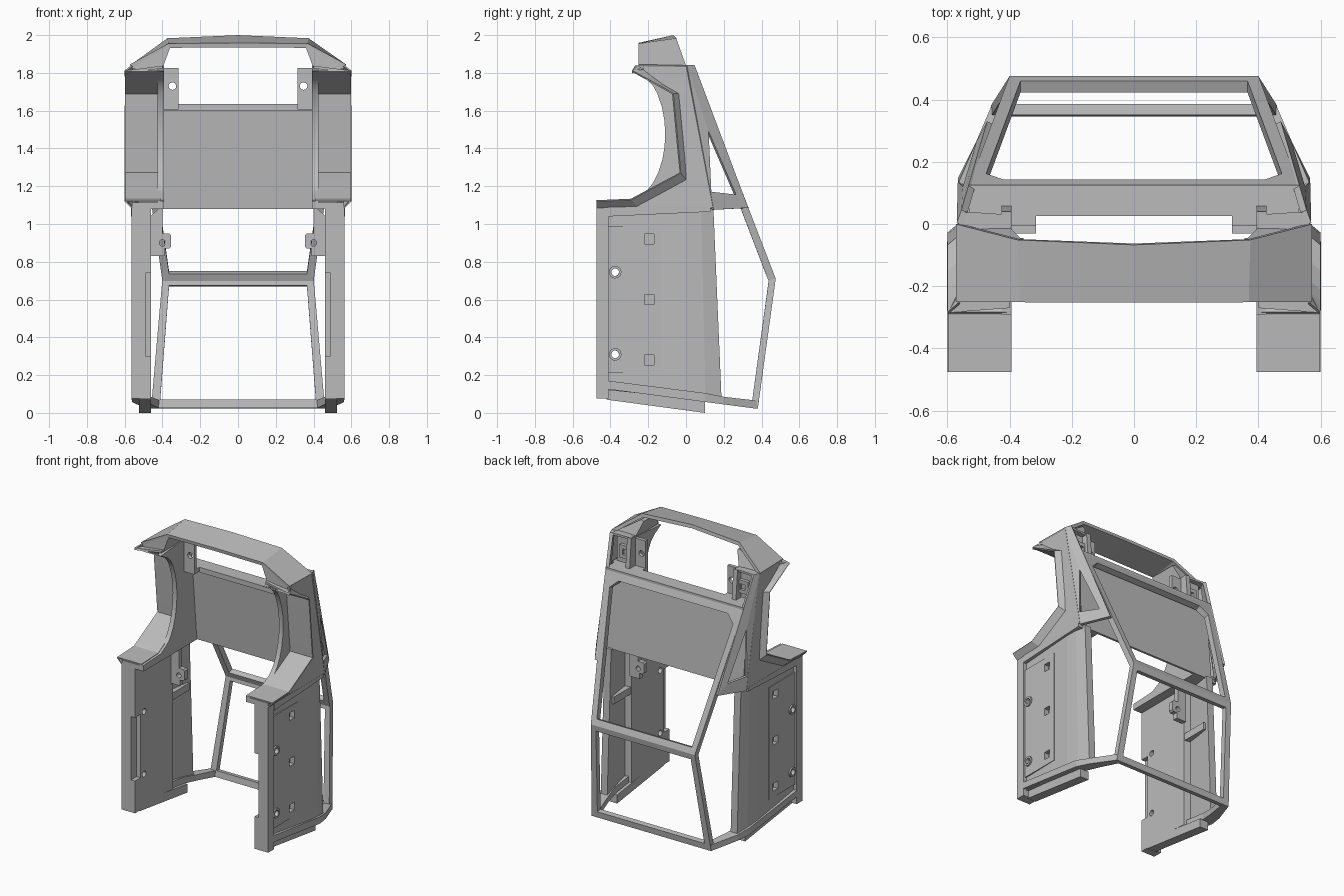
import bpy, bmesh, math
from mathutils import Matrix, Vector

if "Cube" in bpy.data.objects:
    bpy.data.objects.remove(bpy.data.objects["Cube"], do_unlink=True)

GREY = (0.5, 0.5, 0.5, 1)
grey = bpy.data.materials.new("plain grey")
grey.use_nodes = True
grey.diffuse_color = GREY
grey.node_tree.nodes["Principled BSDF"].inputs["Base Color"].default_value = GREY


def make(name, verts, faces, mirror=True, thick=0):
    """Mesh object with optional wall thickness and left/right mirror."""
    bm = bmesh.new()
    vs = [bm.verts.new(v) for v in verts]
    for f in faces:
        bm.faces.new([vs[i] for i in f])
    bmesh.ops.recalc_face_normals(bm, faces=bm.faces)
    mesh = bpy.data.meshes.new(name)
    bm.to_mesh(mesh)
    bm.free()
    mesh.materials.append(grey)
    ob = bpy.data.objects.new(name, mesh)
    bpy.context.collection.objects.link(ob)
    if thick:
        mod = ob.modifiers.new("Thickness", 'SOLIDIFY')
        mod.thickness, mod.offset = thick, 0
    if mirror:
        ob.modifiers.new("Mirror", 'MIRROR')
    return ob


def loft(name, loops, mirror=True, ring=False):
    """Solid through equal closed loops, capped, or joined into a ring."""
    n, k = len(loops[0]), len(loops)
    faces = [(i * n + j, i * n + (j + 1) % n,
              (i + 1) % k * n + (j + 1) % n, (i + 1) % k * n + j)
             for i in range(k if ring else k - 1) for j in range(n)]
    if not ring:
        faces += [tuple(range(n)), tuple(range((k - 1) * n, k * n))]
    return make(name, [p for l in loops for p in l], faces, mirror)


def sheet(name, rows, thick, mirror=True):
    """Open grid surface given wall thickness."""
    n = len(rows[0])
    faces = [(i * n + j, i * n + j + 1, (i + 1) * n + j + 1, (i + 1) * n + j)
             for i in range(len(rows) - 1) for j in range(n - 1)]
    return make(name, [p for r in rows for p in r], faces, mirror, thick)


def rect(x0, x1, y, z0, z1):
    return [(x0, y, z0), (x1, y, z0), (x1, y, z1), (x0, y, z1)]


def box(name, x0, x1, y0, y1, z0, z1, mirror=True):
    return loft(name, [rect(x0, x1, y0, z0, z1), rect(x0, x1, y1, z0, z1)], mirror)


def frame(name, outer, inner, depth):
    """Flat symmetric frame from half outlines, pushed by depth."""
    full = [h + [(-x, y, z) for x, y, z in reversed(h)] for h in (outer, inner)]
    back = [[tuple(Vector(p) + Vector(depth)) for p in l] for l in full]
    return loft(name, [full[0], full[1], back[1], back[0]], False, True)


def cut(target, name, shapes):
    """Subtract cylinders or square bars; shapes: (centre, size, length, axis, round)."""
    bm = bmesh.new()
    for c, size, length, axis, is_round in shapes:
        turn = Matrix.Rotation(math.pi / 2, 4, 'Y' if axis == 'x' else 'X')
        m = Matrix.Translation(c) @ turn
        if is_round:
            bmesh.ops.create_cone(bm, cap_ends=True, segments=16, radius1=size,
                                  radius2=size, depth=length, matrix=m)
        else:
            bmesh.ops.create_cube(bm, size=1, matrix=m @ Matrix.Diagonal((size, size, length, 1)))
    mesh = bpy.data.meshes.new(name)
    bm.to_mesh(mesh)
    bm.free()
    cutter = bpy.data.objects.new(name, mesh)
    bpy.context.collection.objects.link(cutter)
    cutter.hide_render = True
    cutter.hide_viewport = True
    mod = target.modifiers.new("Holes", 'BOOLEAN')
    mod.operation, mod.solver, mod.object = 'DIFFERENCE', 'EXACT', cutter
    target.modifiers.move(len(target.modifiers) - 1, 0)


def interp(z, pts):
    for (z0, y0), (z1, y1) in zip(pts, pts[1:]):
        if z <= z1:
            return y0 + (y1 - y0) * max(0, z - z0) / (z1 - z0)
    return pts[-1][1]


# Side opening: pillar skin with flared lip, then flat reveal and curved inner wall
LIP = [(1.13, -0.29), (1.27, -0.03), (1.69, -0.07), (1.81, -0.285)]
levels = [1.13, 1.143, 1.15, 1.165, 1.185, 1.22, 1.27, 1.34, 1.41, 1.48, 1.55, 1.62, 1.69,
          1.735, 1.77, 1.79, 1.803, 1.81]
start = 1.122
pillar_y = lambda z: (1.84 - z) * 0.19
rear_y = lambda z: 0.04 + (1.84 - z) * 0.09
curve_y = lambda z: -0.29 + 0.18 * math.sqrt(max(0, 1 - ((z - 1.475) / 0.335) ** 2))
skin_z = lambda z: z - 0.035 if z < 1.28 else z + max(0, z - 1.74) * 0.4
lip_row = lambda x: [(x, -0.475, start)] + [(x, interp(z, LIP), z) for z in levels]
curve_row = lambda x: [(x, -0.475, start)] + [(x, min(curve_y(z), interp(z, LIP) - 0.001), z) for z in levels]
sheet("side_skin", [
    [(0.562, pillar_y(skin_z(z)), skin_z(z)) for z in [start] + levels],
    [(0.562, -0.475, skin_z(start))] + [(0.562, interp(z, LIP) + 0.03, skin_z(z)) for z in levels],
    lip_row(0.597)], 0.008)
sheet("side_reveal", [lip_row(0.597), lip_row(0.41)], 0.008)
inner = loft("inner_wall", [
    [(x, y, z) for x, y, z in curve_row(side)] +
    [(side, rear_y(z), z) for z in (1.838, 1.08)] + [(side, -0.475, 1.08)]
    for side in (0.393, 0.425)])
box("arch_floor", 0.395, 0.562, -0.475, 0.12, 1.08, 1.115)
loft("arch_skirt", [rect(0.53, 0.567, -0.41, 1.04, 1.09), rect(0.53, 0.567, 0.13, 1.065, 1.09)])
loft("arch_roof", [[(0.4, -0.27, 1.838 - d), (0.597, -0.285, 1.812 - d), (0.565, -0.22, 1.838 - d),
                    (0.565, 0, 1.838 - d), (0.55, 0.04, 1.838 - d), (0.4, 0.03, 1.838 - d)]
                   for d in (0, 0.014)])

# Rear pillar skin with its triangular window
make("rear_pillar",
     [(0.56, 0, 1.84), (0.545, 0.04, 1.84), (0.462, 0.325, 1.085), (0.556, 0.142, 1.075),
      (0.54, 0.115, 1.49), (0.553, 0.13, 1.17), (0.497, 0.26, 1.155)],
     [(0, 3, 5, 4), (0, 4, 6, 2, 1), (3, 2, 6, 5)], thick=0.022)

# Rear frames
frame("upper_rear_frame",
      [(0.42, 0.125, 1.62), (0.53, 0.125, 1.62), (0.40, 0.475, 0.71)],
      [(0.42, 0.143, 1.575), (0.475, 0.162, 1.525), (0.365, 0.459, 0.75)],
      (0, -0.037, -0.014))
frame("lower_rear_frame",
      [(0.40, 0.475, 0.71), (0.46, 0.38, 0.022)],
      [(0.365, 0.469, 0.67), (0.412, 0.386, 0.065)],
      (0, -0.035, 0.005))

# Back panel, reaching behind the inner walls, and the deck above it
panel = box("back_panel", -0.53, 0.53, 0, 0.015, 1.08, 1.62, False)
for v in panel.data.vertices:
    v.co.y += rear_y(v.co.z) + 0.005
box("rear_deck", -0.53, 0.53, 0.025, 0.125, 1.6, 1.635, False)
box("deck_side", 0.315, 0.55, -0.03, 0.03, 1.605, 1.635)

# Roof visor
front = [(0.565, -0.25, 1.835), (0.365, -0.25, 1.944), (0, -0.25, 1.947)]
back = [(0.565, 0, 1.83), (0.37, -0.05, 1.972), (0, -0.065, 1.988)]
flip = lambda row: row + [(-x, y, z) for x, y, z in reversed(row[:-1])]
sheet("roof_visor", [flip(front), flip(back)], 0.024, False)
loft("visor_corner", [[(0.4, y, 1.825), (0.565, y, 1.82), (0.38, y + s, 1.94), (0.36, y + s, 1.932)]
                      for y, s in ((-0.25, 0), (-0.01, -0.04))])

# Upper brackets with square sockets behind
tab = box("upper_bracket", 0.315, 0.4, -0.03, -0.005, 1.62, 1.825)
cut(tab, "upper_bracket_hole", [((0.347, 0, 1.73), 0.02, 0.2, 'y', True)])
box("upper_block", 0.4, 0.53, -0.03, 0.0, 1.62, 1.825)
boss = box("upper_boss", 0.41, 0.495, -0.005, 0.024, 1.675, 1.765)
cut(boss, "upper_boss_socket", [((0.452, 0.03, 1.72), 0.04, 0.05, 'y', False)])

# Lower side walls: outline seen from above, with a sloping foot
outline = [(0.46, -0.415), (0.542, -0.415), (0.55, -0.1), (0.552, 0), (0.545, 0.08), (0.525, 0.145),
           (0.475, 0.145), (0.505, -0.05), (0.46, -0.06)]
low = [(x, y + max(0, y) * 0.3, 0.12 - (y + 0.41) * 0.1) for x, y in outline]
high = [(x, y, 1.085) for x, y in outline]
wall = loft("side_wall", [low, high])
pockets = [((0.56, -0.195, z), 0.052, 0.08, 'x', False) for z in (0.28, 0.6, 0.92)]
holes = [((0.5, -0.375, z), 0.02, 0.3, 'x', True) for z in (0.31, 0.745)]
cut(wall, "wall_holes", pockets + holes)
plate = box("wall_plate", 0.543, 0.552, -0.41, -0.125, 0.21, 0.99)
cut(plate, "plate_holes", pockets + holes)
for z in (0.31, 0.745):
    ring = [[(x, -0.375 + r * math.cos(a * math.pi / 10), z + r * math.sin(a * math.pi / 10))
             for a in range(20)] for x, r in ((0.54, 0.033), (0.562, 0.033), (0.562, 0.02), (0.54, 0.02))]
    loft("bolt_ring", ring, ring=True)
box("wall_rib", 0.465, 0.52, -0.06, 0.13, 0.7, 0.75)

# Front post with a notch on its inner edge
steps = [(0.075, 0.46), (0.3, 0.46), (0.3, 0.49), (0.74, 0.49), (0.74, 0.46), (1.085, 0.46)]
loft("front_post", [[(0.565, y, 0.075)] + [(x, y, z) for z, x in steps] + [(0.565, y, 1.085)]
                    for y in (-0.475, -0.41)])

# Sloping sill and foot rail
loft("bottom_sill", [rect(0.48, 0.565, -0.41, 0.125, 0.17), rect(0.48, 0.562, 0.1, 0.058, 0.105),
                     rect(0.46, 0.535, 0.2, 0.045, 0.085), rect(0.412, 0.46, 0.375, 0.022, 0.065)])
loft("foot_rail", [rect(0.46, 0.525, -0.42, 0.07, 0.13), rect(0.46, 0.525, 0.1, 0, 0.06)])

# Inner hinge brackets on the side walls
shape = [(0.39, 0.83), (0.465, 0.83), (0.465, 1.04), (0.4, 1.1), (0.4, 0.95), (0.365, 0.95),
         (0.355, 0.94), (0.355, 0.88), (0.365, 0.87), (0.39, 0.87)]
hinge = loft("lower_bracket", [[(x, y, z) for x, z in shape] for y in (-0.08, -0.045)])
cut(hinge, "lower_bracket_hole", [((0.4, -0.06, 0.9), 0.017, 0.2, 'y', True)])

# Soft shading on the curved inner wall only
bpy.ops.object.select_all(action='DESELECT')
inner.select_set(True)
bpy.context.view_layer.objects.active = inner
bpy.ops.object.shade_smooth_by_angle(angle=math.radians(25))
